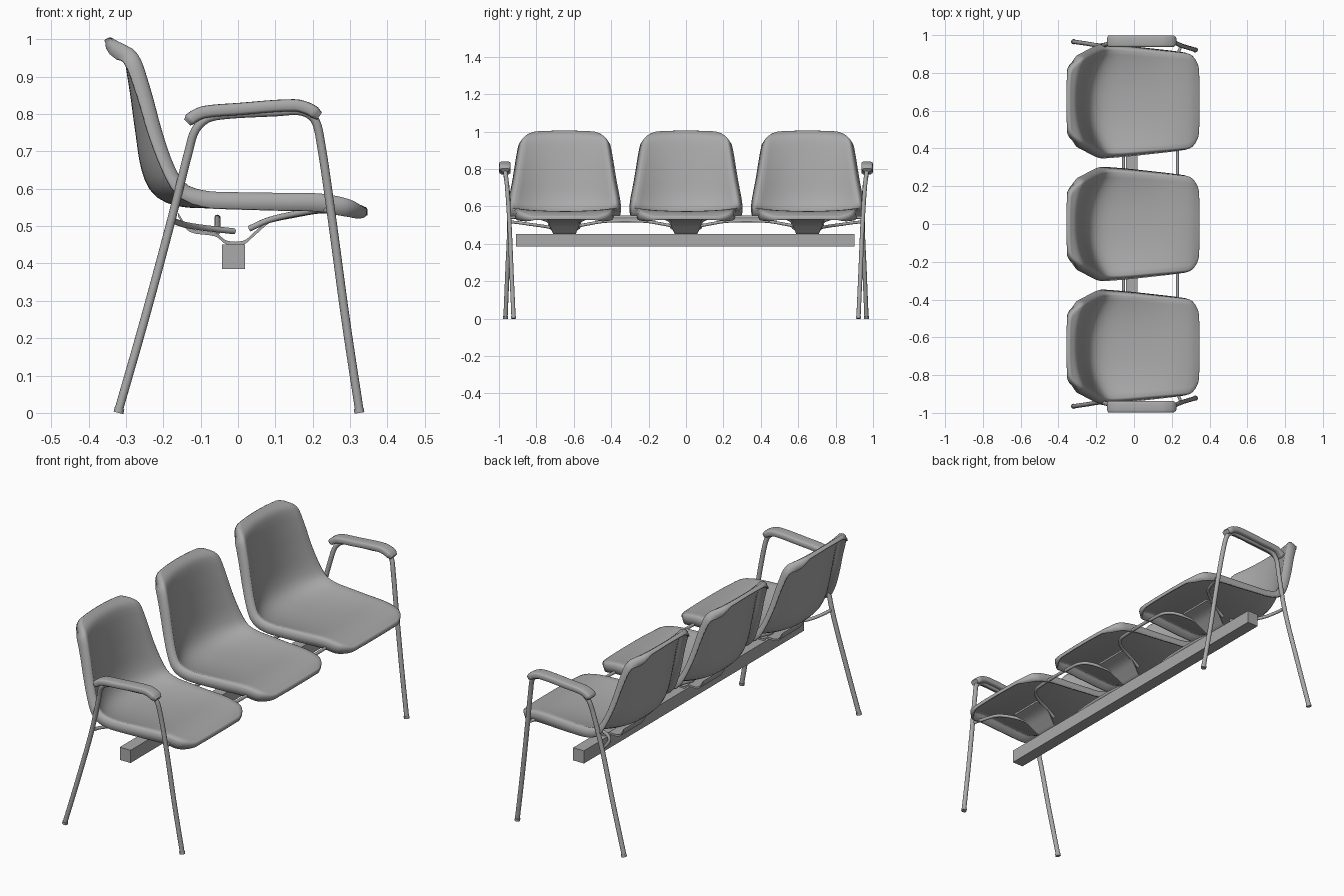
import bpy, bmesh, math
from mathutils import Vector

if "Cube" in bpy.data.objects:
    bpy.data.objects.remove(bpy.data.objects["Cube"])

grey = bpy.data.materials.new("plain grey")
grey.diffuse_color = (0.4, 0.4, 0.4, 1)
grey.use_nodes = True
grey.node_tree.nodes["Principled BSDF"].inputs["Base Color"].default_value = grey.diffuse_color


def spline(pts, n=8):
    """Smooth chord-length Hermite curve through points of any dimension."""
    p = [Vector(a) for a in pts]
    t = [0.0]
    for a, b in zip(p, p[1:]):
        t.append(t[-1] + (b - a).length)
    last = len(p) - 1
    m = []
    for i in range(len(p)):
        a, b = max(i - 1, 0), min(i + 1, last)
        m.append((p[b] - p[a]) / (t[b] - t[a]))
    out = []
    for i in range(last):
        d = t[i + 1] - t[i]
        for k in range(n):
            s = k / n
            out.append(p[i] * (2*s**3 - 3*s*s + 1) + m[i] * (d * (s**3 - 2*s*s + s))
                       + p[i+1] * (3*s*s - 2*s**3) + m[i+1] * (d * (s**3 - s*s)))
    out.append(p[-1])
    return out


def finish(name, bm, angle=45):
    bmesh.ops.recalc_face_normals(bm, faces=bm.faces)
    me = bpy.data.meshes.new(name)
    bm.to_mesh(me)
    bm.free()
    me.materials.append(grey)
    ob = bpy.data.objects.new(name, me)
    bpy.context.collection.objects.link(ob)
    bpy.ops.object.select_all(action='DESELECT')
    ob.select_set(True)
    bpy.context.view_layer.objects.active = ob
    bpy.ops.object.shade_smooth_by_angle(angle=math.radians(angle))
    return ob


def loft(name, rings):
    bm = bmesh.new()
    vs = [[bm.verts.new(c) for c in r] for r in rings]
    n = len(vs[0])
    for a, b in zip(vs, vs[1:]):
        for i in range(n):
            bm.faces.new((a[i], a[(i+1) % n], b[(i+1) % n], b[i]))
    bm.faces.new(vs[0])
    bm.faces.new(vs[-1])
    return finish(name, bm)


def tube(name, pts, r, sides=14):
    path = spline(pts)
    rings, side = [], None
    for i, c in enumerate(path):
        d = (path[min(i+1, len(path)-1)] - path[max(i-1, 0)]).normalized()
        if side is None:
            side = d.orthogonal()
        side = (side - d * side.dot(d)).normalized()
        up = d.cross(side)
        rings.append([c + (side * math.cos(a) + up * math.sin(a)) * r
                      for a in (2*math.pi*k/sides for k in range(sides))])
    return loft(name, rings)


# moulded seat shell: centre x, centre z, edge x, edge z, half width
SHELL = [(-.338, 1.004, -.328, .998, .217), (-.305, .975, -.272, .965, .217),
         (-.285, .88, -.238, .88, .228), (-.268, .76, -.202, .75, .246),
         (-.25, .65, -.17, .66, .262), (-.22, .59, -.14, .613, .271),
         (-.16, .561, -.09, .595, .272), (-.05, .556, -.02, .591, .268),
         (.1, .565, .1, .589, .258), (.22, .575, .22, .587, .249),
         (.3, .567, .3, .571, .242), (.343, .55, .34, .548, .236)]


def seat(name, y0):
    prof = spline(SHELL, 20)
    dist = [0.0]
    for a, b in zip(prof, prof[1:]):
        dist.append(dist[-1] + math.hypot(b[0]-a[0], b[1]-a[1]))
    L, R = dist[-1], .07
    end = [R * (1 - math.cos(math.radians(a))) for a in (0, 15, 30, 45, 60, 75, 90)]
    rows = end + [R + (L - 2*R) * k / 32 for k in range(1, 32)] + [L - d for d in reversed(end)]
    bm = bmesh.new()
    NU, grid = 20, []
    for s in rows:
        i = max(k for k in range(len(dist) - 1) if dist[k] <= s + 1e-9)
        f = min(1, (s - dist[i]) / (dist[i+1] - dist[i]))
        cx, cz, ex, ez, w = prof[i].lerp(prof[i+1], f)
        d = min(s, L - s)
        if d < R:      # rounded corners
            w -= R - math.sqrt(max(0, R*R - (R-d)**2))
        row = []
        for k in range(NU + 1):
            u = -1 + 2*k/NU
            b = abs(u * w / max(w, .2)) ** 2.3
            row.append(bm.verts.new((cx + (ex-cx)*b, y0 + u*w, cz + (ez-cz)*b)))
        grid.append(row)
    for a, b in zip(grid, grid[1:]):
        for k in range(NU):
            bm.faces.new((a[k], b[k], b[k+1], a[k+1]))
    bm.normal_update()
    # turned-down lip round the whole edge
    loop = (grid[0] + [r[-1] for r in grid[1:-1]] + grid[-1][::-1]
            + [r[0] for r in grid[-2:0:-1]])
    n = len(loop)
    co, no = [v.co.copy() for v in loop], [v.normal.copy() for v in loop]
    mid = grid[len(grid)//2][NU//2].normal
    sgn = 1 if mid.z + mid.x > 0 else -1
    lips = [[], [], []]
    for i in range(n):
        nv = no[i] * sgn
        t = (co[(i+1) % n] - co[i-1]).normalized()
        out = t.cross(nv).normalized()
        ref = co[i] - co[(i + 1) % n] - co[i-1] + co[i]
        inner = grid[len(grid)//2][NU//2].co
        if abs(out.y) > .5:
            flip = out.y * (co[i].y - y0) < 0
        else:
            flip = (out.z < 0) if co[i].z > .8 else (out.x < 0)
        if flip:
            out = -out
        depth = .018 + .032 * abs(out.y)
        for ring, (o, dn) in zip(lips, ((.006, .004), (.010, .014), (.011, depth))):
            ring.append(bm.verts.new(co[i] + out*o - nv*dn))
    prev = loop
    for ring in lips:
        for i in range(n):
            j = (i+1) % n
            bm.faces.new((prev[i], prev[j], ring[j], ring[i]))
        prev = ring
    ob = finish(name, bm, 60)
    # thickness goes to the underside
    up = sum(p.normal.z * p.area for p in ob.data.polygons)
    m = ob.modifiers.new("thickness", 'SOLIDIFY')
    m.thickness = .008
    m.offset = -1 if up > 0 else 1


def bracket(name, y0):
    # bent saddle plate between beam and seat
    prof = [(-.16, .53, .09), (-.13, .49, .085), (-.06, .477, .07), (-.03, .456, .06),
            (.015, .456, .06), (.045, .48, .07), (.09, .517, .085), (.15, .535, .09)]
    rings = [[(x, y0-w, z-.005), (x, y0+w, z-.005), (x, y0+w, z+.005), (x, y0-w, z+.005)]
             for x, z, w in spline(prof, 4)]
    loft(name, rings)


for i, y in enumerate((-.65, 0, .65)):
    seat(f"seat_{i+1}", y)
    bracket(f"seat_bracket_{i+1}", y)

# square beam
bm = bmesh.new()
bmesh.ops.create_cube(bm, size=1)
for v in bm.verts:
    v.co = (v.co.x*.062 - .012, v.co.y*1.81 - .005, v.co.z*.066 + .418)
finish("beam", bm, 30)

# looped rods joining neighbouring seats
for i, m in enumerate((-.325, .325)):
    half = [(.03, .255, .493), (.08, .245, .515), (.16, .22, .532), (.205, .19, .54), (.226, .14, .542)]
    tube(f"front_loop_{i+1}", [(x, m-d, z) for x, d, z in half]
         + [(x, m+d, z) for x, d, z in reversed(half)], .008)
    tube(f"rear_rod_{i+1}", [(-.055, m-.3, .485), (-.055, m-.2, .505), (-.055, m-.1, .52),
                             (-.055, m+.1, .52), (-.055, m+.2, .505), (-.055, m+.3, .485)], .008)

for s, side in ((1, "left"), (-1, "right")):
    # bent leg and arm tube
    legs = [(-.32, .965, .005), (-.25, .955, .25), (-.18, .945, .51), (-.132, .955, .7), (-.115, .963, .755),
            (-.085, .968, .786), (-.04, .968, .797), (.1, .968, .805), (.17, .968, .807),
            (.205, .966, .785), (.222, .958, .72), (.25, .945, .53), (.288, .933, .25), (.325, .922, .005)]
    tube(f"leg_frame_{side}", [(x, s*y, z) for x, y, z in legs], .0115)
    # feet
    for nm, x, y, dx in (("back", -.32, .965, .003), ("front", .325, .922, -.002)):
        tube(f"{nm}_foot_{side}", [(x, s*y, 0), (x + dx, s*y, .012)], .0135)
    # rods from the legs to the end seat
    tube(f"rear_arm_rod_{side}", [(-.177, s*.945, .517), (-.17, s*.9, .513), (-.14, s*.83, .503),
                                  (-.09, s*.77, .495), (-.01, s*.72, .486)], .008)
    tube(f"front_arm_rod_{side}", [(.248, s*.943, .54), (.226, s*.88, .542), (.2, s*.81, .54),
                                   (.14, s*.76, .53), (.08, s*.73, .515), (.03, s*.72, .493)], .008)
    # armrest pad
    path = spline([(-.136, .777), (-.12, .792), (-.09, .805), (0, .813), (.15, .823),
                   (.19, .813), (.218, .794)], 6)
    rings = []
    for i, c in enumerate(path):
        d = (path[min(i+1, len(path)-1)] - path[max(i-1, 0)]).normalized()
        e = min(i, len(path)-1-i)
        k = min(1, .7 + .1*e)
        ring = []
        for j in range(20):
            a = 2*math.pi*j/20
            ca, sa = math.cos(a), math.sin(a)
            yy = .031 * k * math.copysign(abs(ca)**.5, ca)
            h = .0165 * k * math.copysign(abs(sa)**.5, sa)
            ring.append((c.x - d.y*h, s*.968 + yy, c.y + d.x*h))
        rings.append(ring)
    loft(f"armrest_{side}", rings)
